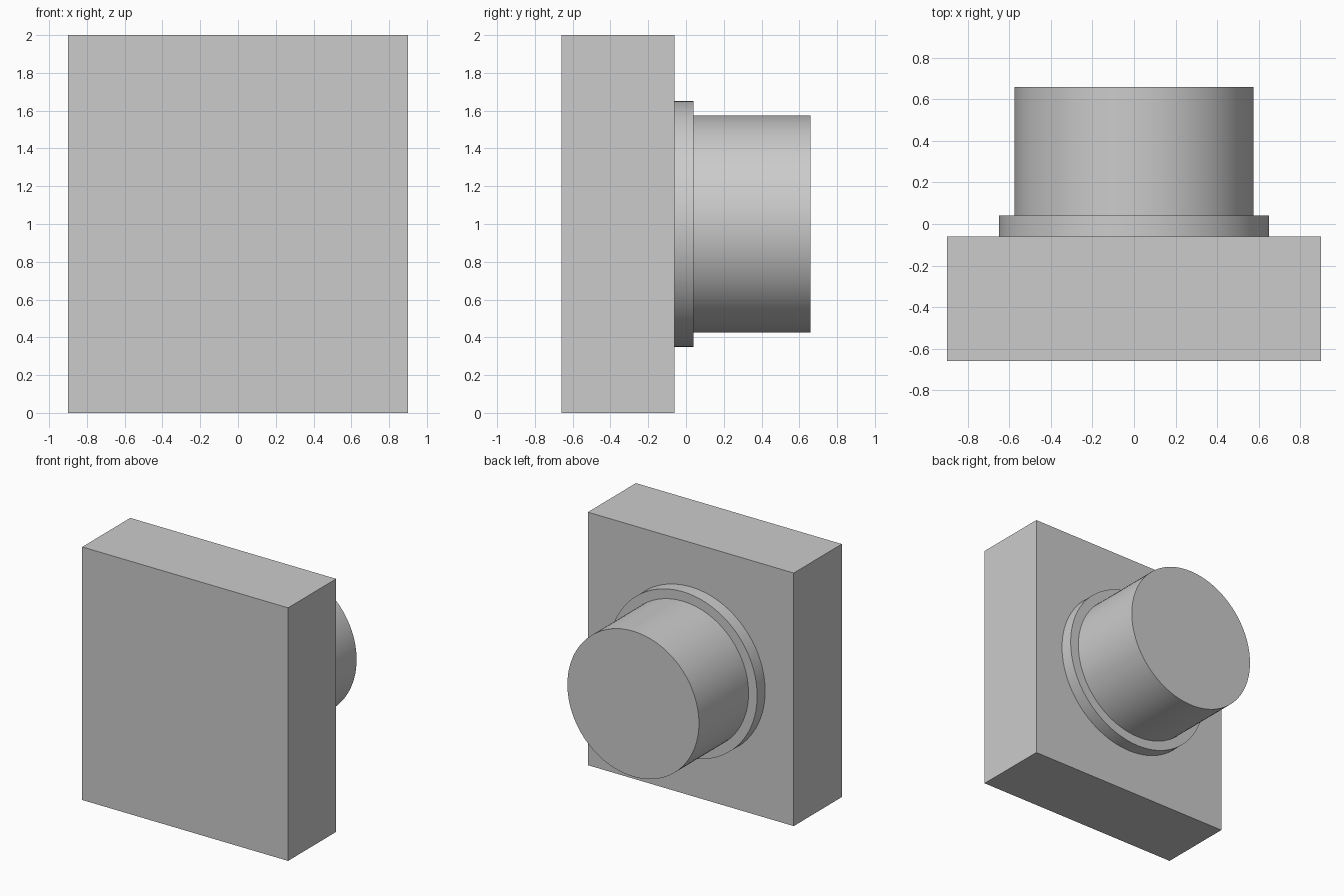
import bpy
import math

cube = bpy.data.objects.get("Cube")
if cube:
    bpy.data.objects.remove(cube, do_unlink=True)

# Single plain grey
grey = bpy.data.materials.new("light_grey")
grey.use_nodes = True
colour = (0.6, 0.6, 0.6, 1)
grey.diffuse_color = colour
grey.node_tree.nodes["Principled BSDF"].inputs["Base Color"].default_value = colour


def finish(name):
    obj = bpy.context.object
    obj.name = name
    obj.data.materials.append(grey)
    return obj


def disc(name, radius, y_front, y_back):
    """Smooth round part lying along the y axis, centred on the plate."""
    bpy.ops.mesh.primitive_cylinder_add(
        vertices=96, radius=radius, depth=y_back - y_front,
        location=(0, (y_front + y_back) / 2, 1), rotation=(math.pi / 2, 0, 0))
    bpy.ops.object.shade_smooth_by_angle(angle=math.radians(30))
    return finish(name)


# Thick rectangular front plate
bpy.ops.mesh.primitive_cube_add(size=1, location=(0, -0.36, 1))
plate = finish("front_plate")
plate.scale = (1.8, 0.6, 2)
bpy.ops.object.transform_apply(location=False, rotation=False, scale=True)

# Stepped round boss on the back
disc("collar", 0.65, -0.06, 0.04)
disc("rear_barrel", 0.575, 0.04, 0.66)
